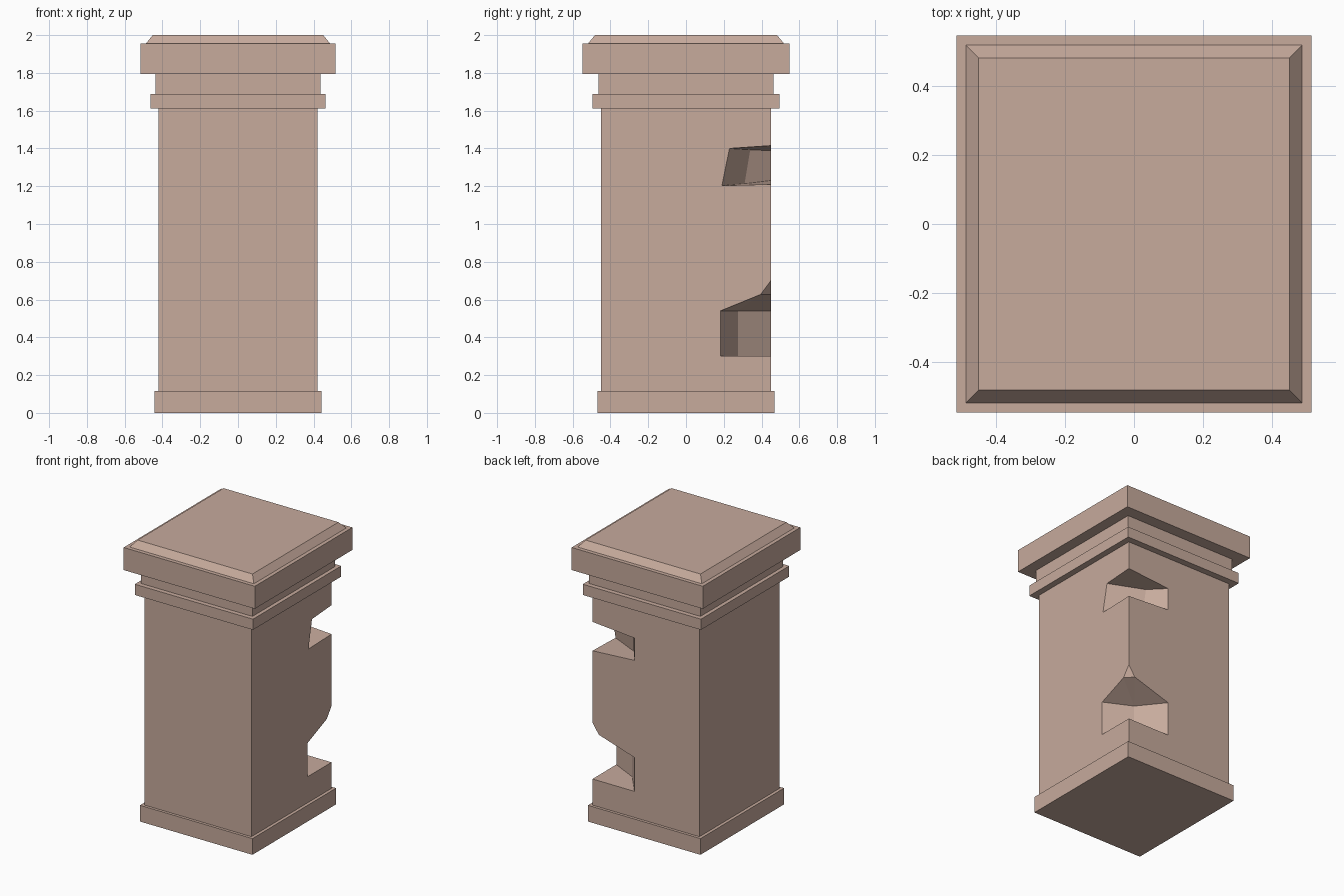
import bpy, bmesh

if "Cube" in bpy.data.objects:
    bpy.data.objects.remove(bpy.data.objects["Cube"])

stone = bpy.data.materials.new("warm_stone")
stone.diffuse_color = (0.57, 0.405, 0.335, 1)
stone.use_nodes = True
stone.node_tree.nodes["Principled BSDF"].inputs["Base Color"].default_value = stone.diffuse_color


def finish(name, bm):
    bmesh.ops.recalc_face_normals(bm, faces=bm.faces[:])
    me = bpy.data.meshes.new(name)
    bm.to_mesh(me)
    bm.free()
    me.materials.append(stone)
    bpy.context.scene.collection.objects.link(bpy.data.objects.new(name, me))


def block(name, hx, hy, z0, z1, inset=0.0):
    """Box whose top may be narrower than its bottom."""
    bm = bmesh.new()
    rings = []
    for z, i in ((z0, 0), (z1, inset)):
        x, y = hx - i, hy - i
        rings.append([bm.verts.new((a * x, b * y, z))
                      for a, b in ((-1, -1), (1, -1), (1, 1), (-1, 1))])
    lo, hi = rings
    bm.faces.new(lo)
    bm.faces.new(hi)
    for k in range(4):
        j = (k + 1) % 4
        bm.faces.new((lo[k], lo[j], hi[j], hi[k]))
    finish(name, bm)


# stacked mouldings
block("plinth", 0.442, 0.469, 0, 0.115)
block("lower_band", 0.464, 0.495, 1.612, 1.688)
block("neck", 0.437, 0.462, 1.688, 1.795)
block("cap_slab", 0.515, 0.547, 1.795, 1.955)
block("cap_bevel", 0.488, 0.519, 1.955, 2.0, 0.037)

# shaft with two chunks broken out of its back right corner
X, Y, Z0, Z1 = 0.42, 0.449, 0.115, 1.612
bm = bmesh.new()
P = {}
points = dict(
    fl0=(-X, -Y, Z0), fr0=(X, -Y, Z0), c0=(X, Y, Z0), bl0=(-X, Y, Z0),
    fl1=(-X, -Y, Z1), fr1=(X, -Y, Z1), c1=(X, Y, Z1), bl1=(-X, Y, Z1),
    # upper chunk: corner, right face, inside, back face
    ukt=(X, Y, 1.415), ukb=(X, Y, 1.21), uat=(X, 0.23, 1.4), uab=(X, 0.19, 1.203),
    uit=(0.185, 0.34, 1.393), uib=(0.19, 0.31, 1.213),
    ubt=(0.09, Y, 1.388), ubb=(0.09, Y, 1.23),
    # lower chunk
    lkt=(X, Y, 0.70), lkb=(X, Y, 0.30), lp=(X, 0.395, 0.627), lq=(0.37, Y, 0.627),
    lat=(X, 0.182, 0.54), lab=(X, 0.182, 0.30),
    lit=(0.23, 0.275, 0.54), lib=(0.23, 0.275, 0.30),
    lbt=(0.09, Y, 0.54), lbb=(0.09, Y, 0.30))
for n, co in points.items():
    P[n] = bm.verts.new(co)
for face in (
        "fl0 fr0 fr1 fl1", "bl0 fl0 fl1 bl1", "fl0 fr0 c0 bl0", "fl1 fr1 c1 bl1",
        "fr0 fr1 c1 ukt uat uab ukb lkt lp lat lab lkb c0",
        "bl0 bl1 c1 ukt ubt ubb ukb lkt lq lbt lbb lkb c0",
        "ukt uat uit ubt", "ukb uab uib ubb", "uat uab uib uit", "uit uib ubb ubt",
        "lkt lp lq", "lp lat lit", "lp lit lq", "lq lit lbt",
        "lkb lab lib lbb", "lat lab lib lit", "lit lib lbb lbt"):
    bm.faces.new([P[n] for n in face.split()])
finish("chipped_shaft", bm)
